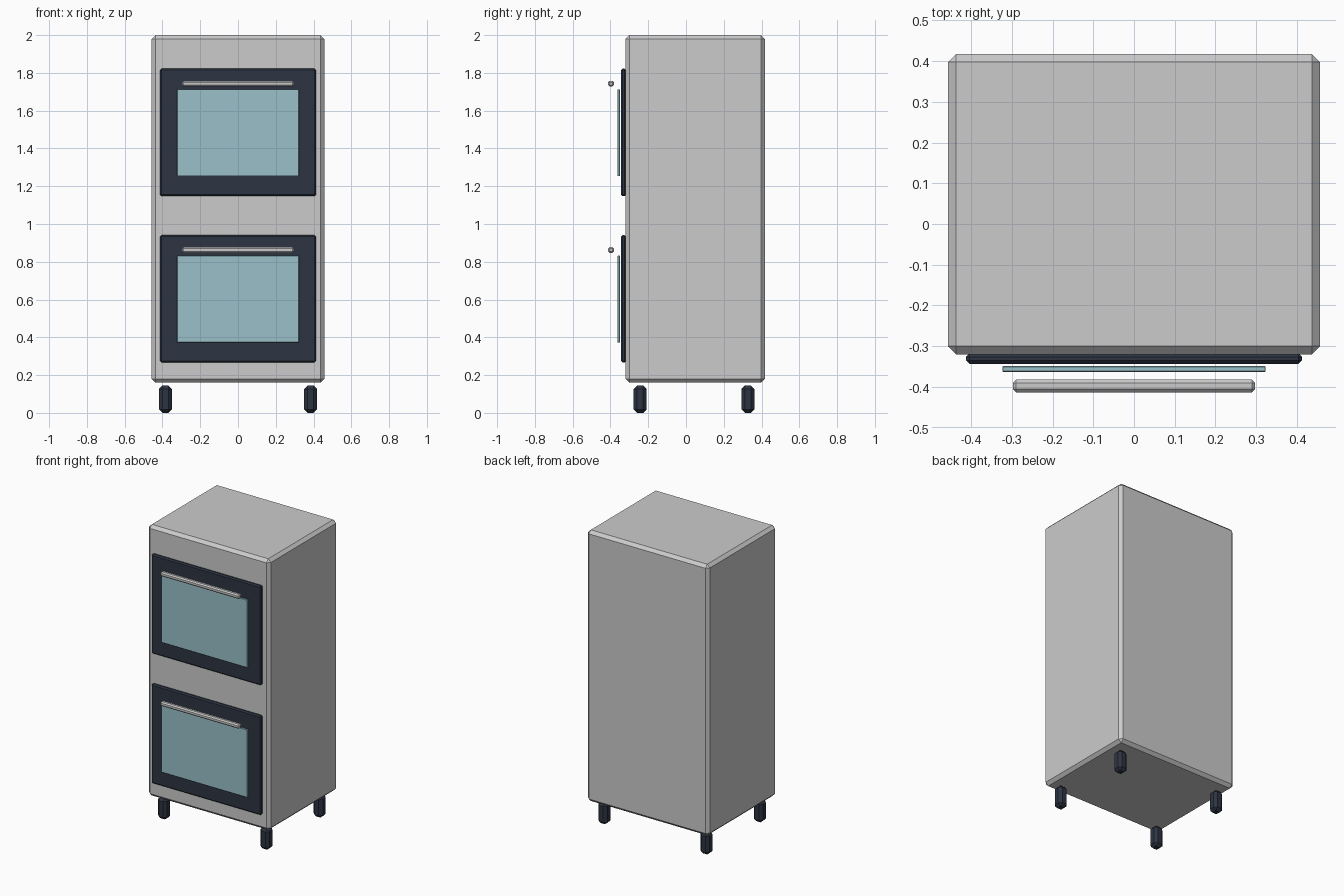
import bpy, bmesh

if "Cube" in bpy.data.objects:
    bpy.data.objects.remove(bpy.data.objects["Cube"])


def material(name, color):
    m = bpy.data.materials.new(name)
    m.diffuse_color = (*color, 1)
    m.use_nodes = True
    m.node_tree.nodes["Principled BSDF"].inputs["Base Color"].default_value = m.diffuse_color
    return m


DARK = material("dark_enamel", (0.026, 0.035, 0.055))
GLASS = material("window_glass", (0.32, 0.53, 0.59))


def box(name, lo, hi, bevel=0, mat=None):
    """Box between two corners with single-segment chamfered edges."""
    bm = bmesh.new()
    bmesh.ops.create_cube(bm, size=1)
    for v in bm.verts:
        for i in range(3):
            v.co[i] *= hi[i] - lo[i]
    if bevel:
        bmesh.ops.bevel(bm, geom=bm.edges[:], offset=bevel, offset_type='OFFSET',
                        segments=1, profile=0.5, affect='EDGES')
    me = bpy.data.meshes.new(name)
    bm.to_mesh(me)
    bm.free()
    ob = bpy.data.objects.new(name, me)
    ob.location = [(a + b) / 2 for a, b in zip(lo, hi)]
    if mat:
        me.materials.append(mat)
    bpy.context.collection.objects.link(ob)
    return ob


# Cabinet body
box("cabinet_body", (-0.457, -0.32, 0.16), (0.457, 0.417, 2.0), 0.02)

# Two ovens: door, window and bar handle, stacked
for label, z in (("lower", 0.266), ("upper", 1.147)):
    box(label + "_door", (-0.412, -0.343, z), (0.412, -0.318, z + 0.675), 0.008, DARK)
    box(label + "_window", (-0.323, -0.363, z + 0.106), (0.323, -0.349, z + 0.566), 0.002, GLASS)
    box(label + "_handle", (-0.297, -0.413, z + 0.581), (0.297, -0.382, z + 0.611), 0.008)

# Four feet
for side, x in (("left", -0.384), ("right", 0.384)):
    for end, y in (("front", -0.243), ("back", 0.328)):
        box(f"{end}_{side}_leg", (x - 0.034, y - 0.034, 0), (x + 0.034, y + 0.034, 0.145), 0.018, DARK)
